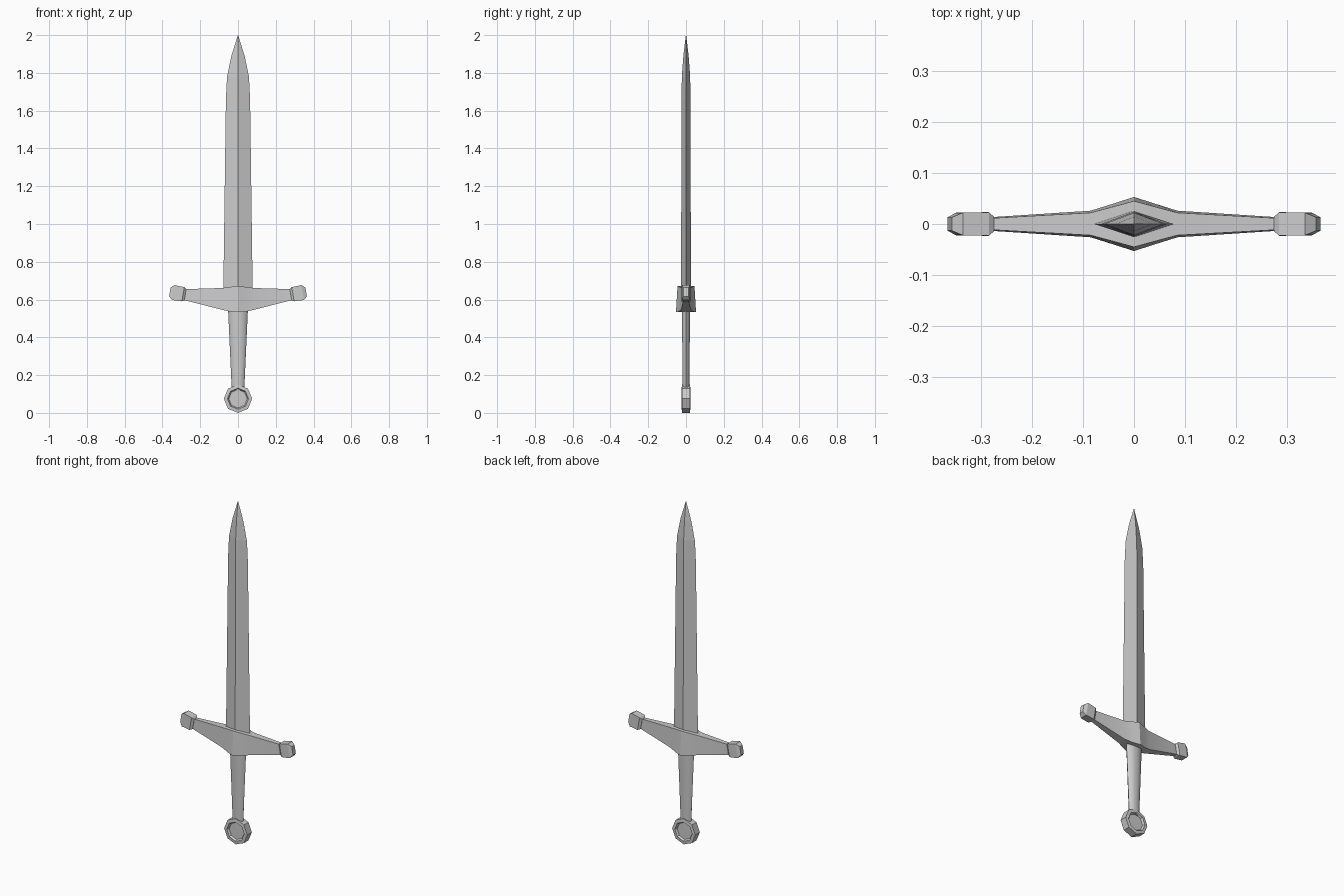
import bpy, bmesh, math
from mathutils import Vector

cube = bpy.data.objects.get("Cube")
if cube:
    bpy.data.objects.remove(cube)

steel = bpy.data.materials.new("grey steel")
steel.use_nodes = True
GREY = (0.6, 0.6, 0.6, 1)
steel.diffuse_color = GREY
steel.node_tree.nodes["Principled BSDF"].inputs["Base Color"].default_value = GREY


def loft(name, rings, smooth=None):
    """Skin closed rings of equal length and cap both ends."""
    bm = bmesh.new()
    loops = [[bm.verts.new(p) for p in ring] for ring in rings]
    n = len(loops[0])
    for a, b in zip(loops, loops[1:]):
        for i in range(n):
            j = (i + 1) % n
            bm.faces.new((a[i], a[j], b[j], b[i]))
    bm.faces.new(loops[0])
    bm.faces.new(loops[-1])
    bmesh.ops.remove_doubles(bm, verts=bm.verts, dist=0.0002)
    bmesh.ops.recalc_face_normals(bm, faces=bm.faces)
    mesh = bpy.data.meshes.new(name)
    bm.to_mesh(mesh)
    bm.free()
    mesh.materials.append(steel)
    obj = bpy.data.objects.new(name, mesh)
    bpy.context.collection.objects.link(obj)
    if smooth:
        bpy.ops.object.select_all(action='DESELECT')
        obj.select_set(True)
        bpy.context.view_layer.objects.active = obj
        bpy.ops.object.shade_smooth_by_angle(angle=math.radians(smooth))
    return obj


# Blade: diamond section, (height, half width, half thickness)
blade = [(0.62, 0.078, 0.026), (1.66, 0.064, 0.024), (1.78, 0.058, 0.022),
         (1.89, 0.035, 0.014), (1.999, 0.001, 0.001)]
loft("blade", [[(w, 0, z), (0, t, z), (-w, 0, z), (0, -t, z)] for z, w, t in blade])

# Crossguard: (x, bottom, top, half depth at bottom, half depth at top)
half = [(0.285, 0.597, 0.655, 0.013, 0.011), (0.085, 0.546, 0.661, 0.026, 0.022),
        (0.04, 0.536, 0.667, 0.040, 0.034)]
guard = ([(-x, *r) for x, *r in half] + [(0, 0.533, 0.672, 0.053, 0.045)]
         + [(x, *r) for x, *r in reversed(half)])
loft("crossguard", [[(x, -b, lo), (x, b, lo), (x, t, hi), (x, -t, hi)]
                    for x, lo, hi, b, t in guard], 25)

# Guard end caps: tilted blocks, (distance along, half depth, half height)
cap = [(0, 0.014, 0.031), (0.012, 0.023, 0.038), (0.064, 0.022, 0.040), (0.083, 0.013, 0.024)]
tilt = math.radians(10)
for side, label in ((1, "left"), (-1, "right")):
    rings = []
    for d, hy, hz in cap:
        ring = []
        for sy, sz in ((-1, -1), (1, -1), (1, 1), (-1, 1)):
            u, v = d, sz * hz
            ring.append((side * (0.279 + u * math.cos(tilt) - v * math.sin(tilt)), sy * hy,
                         0.626 + u * math.sin(tilt) + v * math.cos(tilt)))
        rings.append(ring)
    loft(label + "_guard_cap", rings)


def oval(z, w, t, n=10):
    return [(w * math.cos(math.tau * i / n), t * math.sin(math.tau * i / n), z) for i in range(n)]


# Grip: tapered oval
loft("grip", [oval(0.12, 0.033, 0.018), oval(0.56, 0.053, 0.023)], 50)


def octagon(r, y):
    return [(r * math.sin(math.tau * i / 8), y, 0.075 + r * math.cos(math.tau * i / 8))
            for i in range(8)]


# Pommel: octagonal disc with a recessed panel on each face
profile = [(0.049, -0.012), (0.056, -0.023), (0.075, -0.021),
           (0.075, 0.021), (0.056, 0.023), (0.049, 0.012)]
loft("pommel", [octagon(r, y) for r, y in profile])
